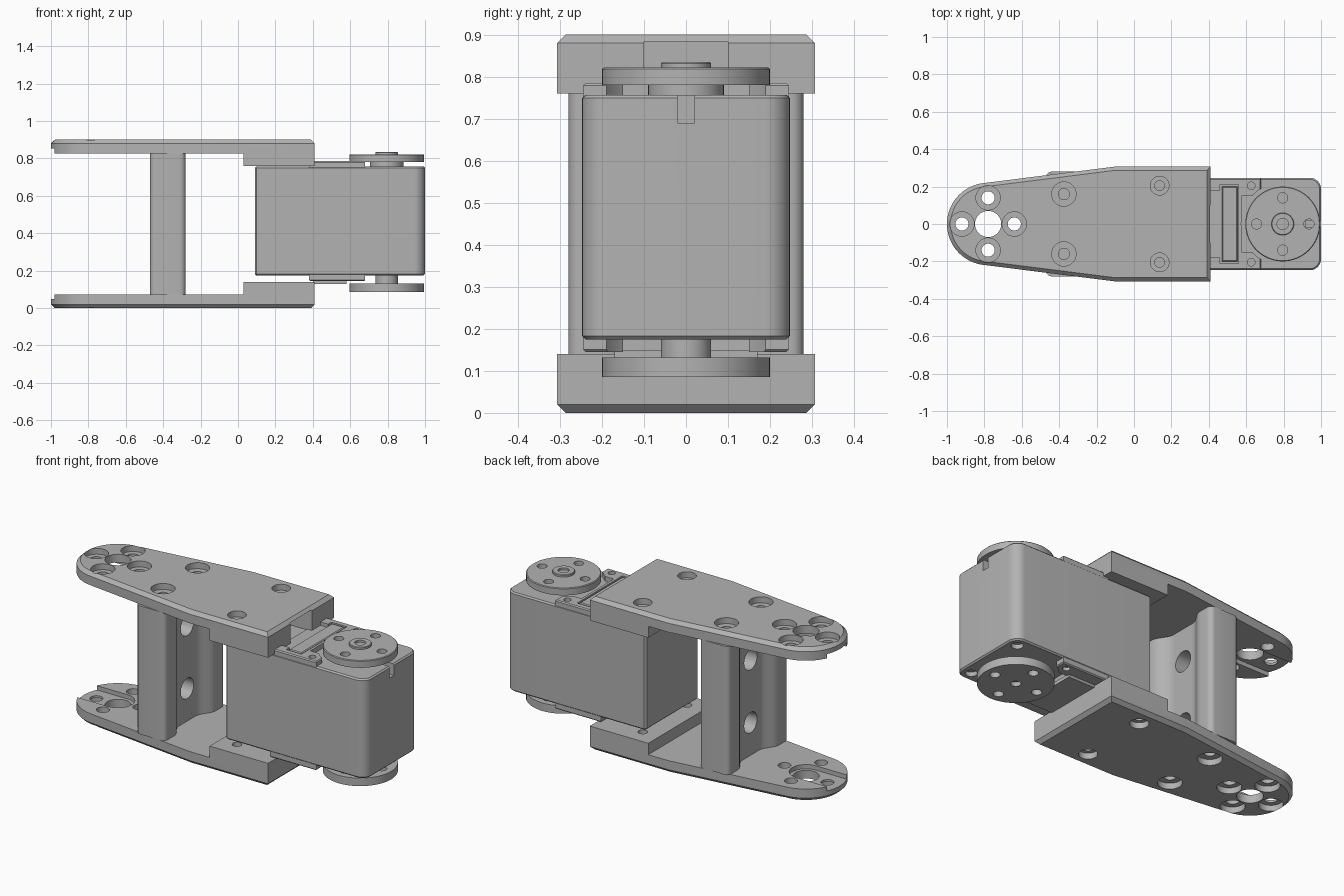
import bpy, bmesh, math
from mathutils import Matrix

if "Cube" in bpy.data.objects:
    bpy.data.objects.remove(bpy.data.objects["Cube"], do_unlink=True)

grey = bpy.data.materials.new("neutral grey")
grey.use_nodes = True
colour = (0.45, 0.45, 0.45, 1)
grey.diffuse_color = colour
grey.node_tree.nodes["Principled BSDF"].inputs["Base Color"].default_value = colour

MID = 0.45          # mirror height of the bracket
HORN = 0.795        # x of the output axis
TIP = -0.78         # x of the bracket's far axis


def finish(name, bm):
    bmesh.ops.recalc_face_normals(bm, faces=bm.faces)
    mesh = bpy.data.meshes.new(name)
    bm.to_mesh(mesh)
    bm.free()
    mesh.materials.append(grey)
    ob = bpy.data.objects.new(name, mesh)
    bpy.context.collection.objects.link(ob)
    return ob


def prism(name, outline, z0, z1, bevel_top=0, bevel_bottom=0):
    bm = bmesh.new()
    base = bm.faces.new([bm.verts.new((x, y, z0)) for x, y in outline])
    top = bmesh.ops.extrude_face_region(bm, geom=[base], use_keep_orig=True)
    bmesh.ops.translate(bm, vec=(0, 0, z1 - z0),
                        verts=[g for g in top["geom"] if isinstance(g, bmesh.types.BMVert)])
    for size, z in ((bevel_top, z1), (bevel_bottom, z0)):
        if size:
            rim = [e for e in bm.edges if all(abs(v.co.z - z) < 1e-5 for v in e.verts)]
            bmesh.ops.bevel(bm, geom=rim, offset=size, segments=1, affect='EDGES')
    return finish(name, bm)


def rect(x0, x1, y0, y1):
    return [(x0, y0), (x1, y0), (x1, y1), (x0, y1)]


def box(name, x0, x1, y0, y1, z0, z1):
    return prism(name, rect(x0, x1, y0, y1), z0, z1)


def arc(cx, cy, r, a0, a1, n):
    return [(cx + r * math.cos(math.radians(a0 + (a1 - a0) * i / n)),
             cy + r * math.sin(math.radians(a0 + (a1 - a0) * i / n))) for i in range(n + 1)]


def disc(name, x, y, r, z0, z1, bevel=0, n=40):
    return prism(name, arc(x, y, r, 0, 360, n)[:-1], z0, z1, bevel)


def cut(ob, cutter):
    mod = ob.modifiers.new("cut", 'BOOLEAN')
    mod.operation, mod.solver, mod.object = 'DIFFERENCE', 'EXACT', cutter
    bpy.context.view_layer.objects.active = ob
    bpy.ops.object.modifier_apply(modifier=mod.name)
    bpy.data.objects.remove(cutter, do_unlink=True)


def hole(ob, x, y, r, z0, z1, n=28):
    cut(ob, disc("cutter", x, y, r, z0, z1, n=n))


def flip(ob):
    """Mirror a part across the middle height."""
    ob.data.transform(Matrix.Translation((0, 0, MID)) @ Matrix.Scale(-1, 4, (0, 0, 1))
                      @ Matrix.Translation((0, 0, -MID)))
    ob.data.flip_normals()
    return ob


def ring(cx, r):
    return [(cx + r, 0), (cx, r), (cx - r, 0), (cx, -r)]


# Side plates of the bracket, with thick clamping ends
def side_plate(name, notch):
    shape = arc(TIP, 0, 0.22, 97, 263, 36) + [(-0.1, -0.307), (0.41, -0.307),
                                              (0.41, 0.307), (-0.1, 0.307)]
    plate = prism(name, shape, 0.827, 0.9, bevel_top=0.02)
    pad = box("pad", 0.03, 0.41, -0.307, 0.307, 0.76, 0.85)
    mod = plate.modifiers.new("join", 'BOOLEAN')
    mod.operation, mod.solver, mod.object = 'UNION', 'EXACT', pad
    bpy.context.view_layer.objects.active = plate
    bpy.ops.object.modifier_apply(modifier=mod.name)
    bpy.data.objects.remove(pad, do_unlink=True)
    # slot on the inner face, open at the tip
    slot = arc(TIP, 0, 0.09, -90, 90, 16) + [(-1.1, 0.09), (-1.1, -0.09)]
    cut(plate, prism("cutter", slot, 0.8, 0.852))
    # counterbored screw holes
    holes = [(x, y, 0.065, 0.035) for x, y in ring(TIP, 0.14)]
    for s in (-1, 1):
        holes += [(-0.375, s * 0.16, 0.065, 0.03), (0.137, s * 0.205, 0.05, 0.026)]
    for x, y, wide, narrow in holes:
        hole(plate, x, y, wide, 0.865, 1)
        hole(plate, x, y, narrow, 0.7, 1)
    hole(plate, TIP, 0, 0.07, 0.7, 1, 40)
    if notch:
        cut(plate, box("cutter", 0.25, 0.5, -0.1, 0.1, 0.7, 0.884))
    return plate


side_plate("upper_side_plate", True)
flip(side_plate("lower_side_plate", False))

# Spacer column with a waisted section and two cross holes
half = []
for i in range(25):
    y = -0.2 + 0.4 * i / 24
    blend = min(1, max(0, (abs(y) - 0.08) / 0.11))
    half.append((0.045 + 0.05 * blend * blend * (3 - 2 * blend), y))
right = arc(0.065, -0.25, 0.03, -90, 0, 6) + half + arc(0.065, 0.25, 0.03, 0, 90, 6)
section = right + [(-x, y) for x, y in reversed(right)]
column = prism("spacer_column", [(x - 0.375, y) for x, y in section], 0.073, 0.827)
for z in (0.265, 0.635):
    drill = disc("cutter", 0, 0, 0.06, -0.3, 0.3, n=32)
    drill.data.transform(Matrix.Translation((-0.375, 0, z)) @ Matrix.Rotation(math.pi / 2, 4, 'Y'))
    cut(column, drill)

# Motor housing
R = 0.06
outline = ([(0.09, 0.235), (0.09, -0.235), (0.1, -0.247)]
           + arc(1 - R, -0.247 + R, R, -90, 0, 8) + arc(1 - R, 0.247 - R, R, 0, 90, 8)
           + [(0.1, 0.247)])
housing = prism("motor_housing", outline, 0.175, 0.757, 0.008, 0.008)
cut(housing, box("cutter", 0.92, 1.1, -0.02, 0.02, 0.69, 0.8))
for s in (-1, 1):
    hole(housing, 0.94, s * 0.185, 0.032, 0.1, 0.2)


# Raised end caps of the housing, scooped out around the output discs
def end_cap(name):
    cap = prism(name, rect(0.38, 0.68, -0.245, 0.245), 0.75, 0.785, 0.006)
    hole(cap, HORN, 0, 0.222, 0.7, 0.9, 48)
    cut(cap, box("cutter", 0.575, 0.8, -0.15, 0.15, 0.7, 0.9))
    for s in (-1, 1):
        hole(cap, 0.627, s * 0.205, 0.02, 0.765, 0.9, 20)
    return cap


upper_cap = end_cap("upper_end_cap")
cut(upper_cap, box("cutter", 0.3, 0.465, -0.18, 0.18, 0.765, 0.9))
cut(upper_cap, box("cutter", 0.46, 0.56, -0.21, 0.21, 0.77, 0.9))
prism("cable_socket", rect(0.47, 0.553, -0.2, 0.2), 0.755, 0.785, 0.005)
flip(end_cap("lower_end_cap")).location.z = 0.03
box("lower_cover_plate", 0.4, 0.58, -0.17, 0.17, 0.13, 0.15)

# Upper output disc with hub, boss and screw holes
disc("upper_hub", HORN, 0, 0.09, 0.75, 0.785)
horn = disc("upper_output_disc", HORN, 0, 0.2, 0.78, 0.822, 0.004, 64)
for x, y in ring(HORN, 0.14):
    hole(horn, x, y, 0.027, 0.7, 0.9)
boss = disc("centre_boss", HORN, 0, 0.06, 0.82, 0.835, 0.003)
hole(boss, HORN, 0, 0.03, 0.823, 0.9)

# Lower output disc
disc("lower_hub", HORN, 0, 0.06, 0.12, 0.18)
idler = disc("lower_output_disc", HORN, 0, 0.2, 0.085, 0.132, 0, 64)
for x, y in ring(HORN, 0.14):
    hole(idler, x, y, 0.027, 0, 0.3)
hole(idler, HORN, 0, 0.027, 0, 0.11)

# Smooth the round walls and keep the edges sharp
for ob in bpy.context.scene.objects:
    if ob.type == 'MESH' and grey.name in ob.data.materials:
        bpy.ops.object.select_all(action='DESELECT')
        ob.select_set(True)
        bpy.context.view_layer.objects.active = ob
        bpy.ops.object.shade_smooth_by_angle(angle=math.radians(30))
